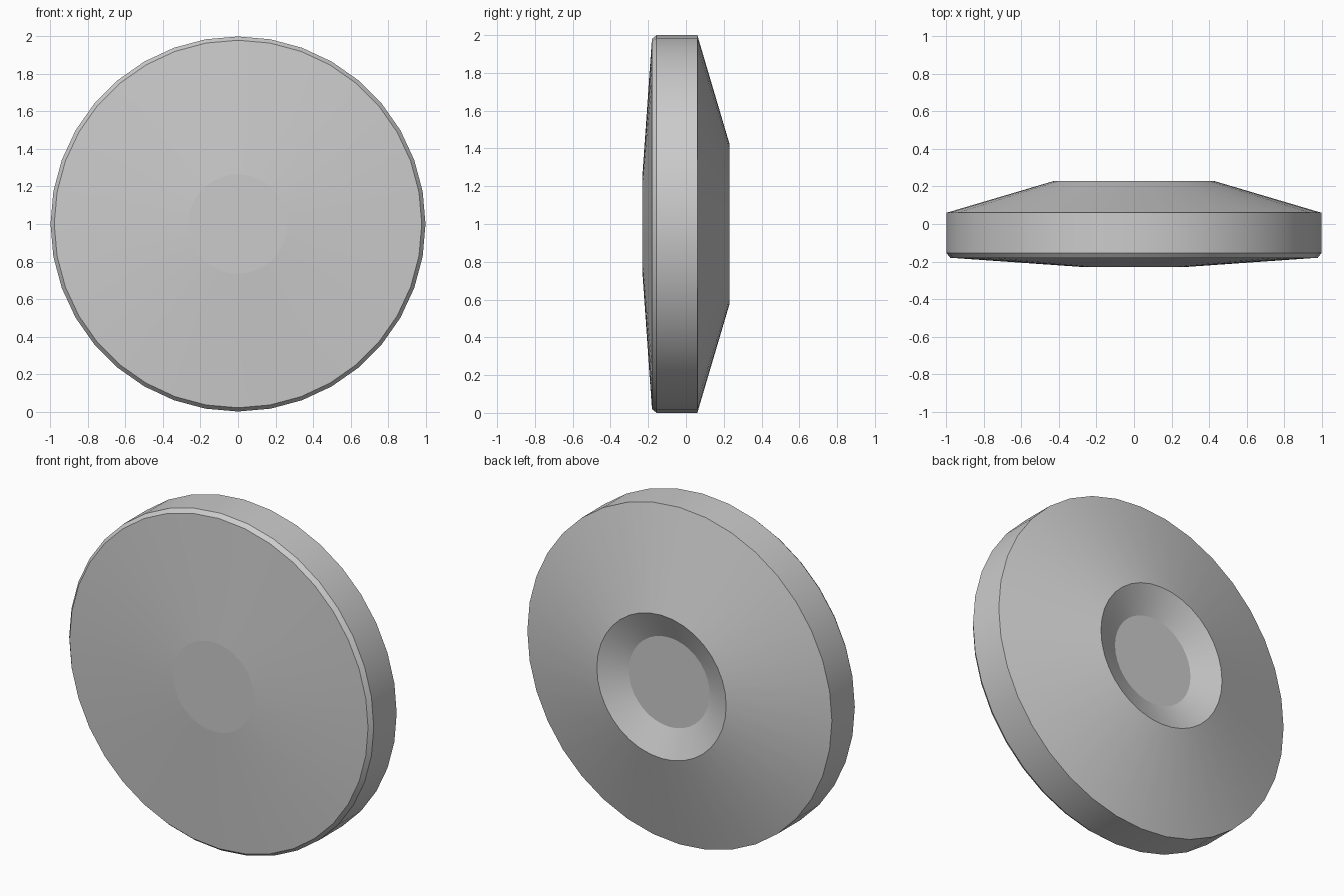
import bpy, bmesh, math

if "Cube" in bpy.data.objects:
    bpy.data.objects.remove(bpy.data.objects["Cube"])

SIDES = 36
# Profile from front centre to the bottom of the back recess: (radius, y)
PROFILE = [(0.265, -0.23), (0.98, -0.18), (1.0, -0.155),
           (1.0, 0.06), (0.425, 0.23), (0.265, 0.157)]

bm = bmesh.new()
rings = []
for r, y in PROFILE:
    ring = []
    for i in range(SIDES):
        a = 2 * math.pi * i / SIDES
        ring.append(bm.verts.new((r * math.sin(a), y, 1 + r * math.cos(a))))
    rings.append(ring)

# Disc walls
for a, b in zip(rings, rings[1:]):
    for i in range(SIDES):
        j = (i + 1) % SIDES
        bm.faces.new((a[i], a[j], b[j], b[i])).smooth = True

# Flat front centre and recess floor
bm.faces.new(rings[0])
bm.faces.new(rings[-1])
bmesh.ops.recalc_face_normals(bm, faces=bm.faces)

# Keep each profile corner crisp, smooth only around the axis
for ring in rings:
    for i in range(SIDES):
        bm.edges.get((ring[i], ring[(i + 1) % SIDES])).smooth = False

mesh = bpy.data.meshes.new("round_disc")
bm.to_mesh(mesh)
bm.free()
disc = bpy.data.objects.new("round_disc", mesh)
bpy.context.collection.objects.link(disc)
